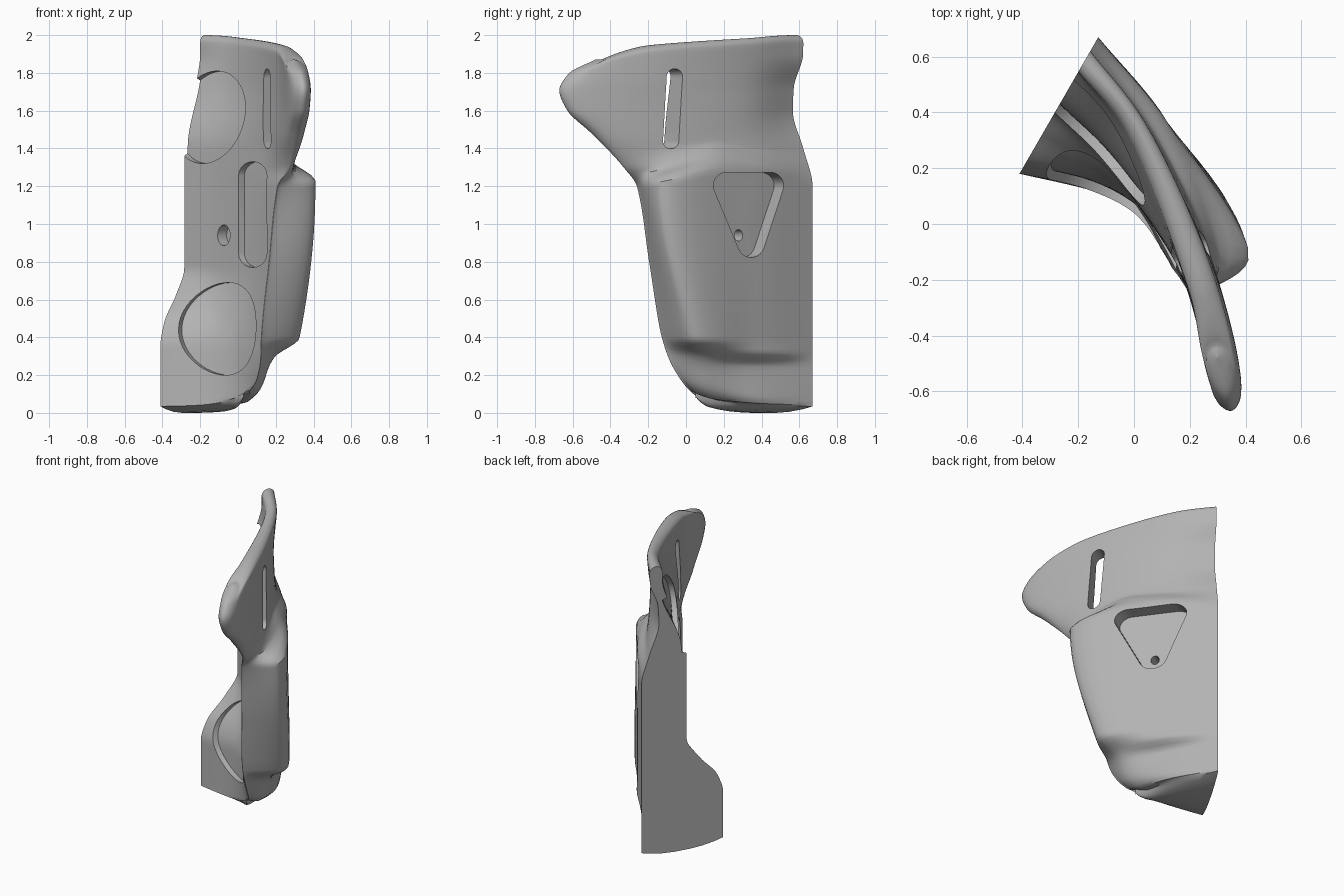
import bpy, bmesh, math
from mathutils import Vector
from mathutils.bvhtree import BVHTree

if "Cube" in bpy.data.objects:
    bpy.data.objects.remove(bpy.data.objects["Cube"])

# Vertical guide rails of the guard: (height, x, y)
inner_back = [(0, -.41, .18), (.35, -.41, .18), (.48, -.39, .216), (.62, -.33, .32), (.77, -.285, .4),
              (1.4, -.285, .4), (1.75, -.22, .51), (1.9, -.2, .545), (2, -.2, .545)]
inner_mid = [(0, -.17, .125), (.35, -.17, .125), (.77, -.12, .24), (1.4, -.12, .24), (1.75, -.06, .31), (2, -.03, .35)]
inner_front = [(0, -.03, .08), (.35, 0, .03), (.77, .06, 0), (1.2, .08, -.03), (1.4, .14, -.12), (1.75, .2, -.25), (2, .2, -.25)]
front_tip = [(0, .03, .05), (.12, .1, -.03), (.25, .12, -.09), (.4, .125, -.13), (.8, .165, -.195), (1.2, .21, -.26),
             (1.3, .275, -.33), (1.5, .32, -.5), (1.65, .345, -.63), (1.78, .35, -.67), (1.9, .335, -.62), (2, .3, -.48)]
outer_ridge = [(0, .02, .15), (.1, .12, .1), (.24, .17, .08), (.29, .2, .07), (.39, .325, .04), (1.2, .41, -.13),
               (1.27, .3, -.1), (1.4, .27, -.1), (1.75, .3, -.2), (2, .29, -.2)]
outer_mid = [(0, 0, .38), (.08, .05, .35), (.25, .06, .33), (.32, .12, .365), (1.24, .12, .365), (1.36, .07, .33), (1.7, .05, .32), (2, .04, .37)]
outer_back = [(0, -.128, .67), (1.2, -.128, .67), (1.4, -.157, .62), (1.6, -.188, .565), (1.72, -.185, .57), (1.9, -.157, .62), (2, -.155, .62)]
tip_radius = [(0, .008, 0), (1.22, .008, 0), (1.5, .042, 0), (2, .045, 0)]


def rail(keys, w):
    """Monotone interpolation of a rail at height w."""
    n = len(keys)
    i = max(k for k in range(n - 1) if keys[k][0] <= w)
    h = keys[i + 1][0] - keys[i][0]
    f = (w - keys[i][0]) / h
    out = []
    for c in (1, 2):
        slopes = [(b[c] - a[c]) / (b[0] - a[0]) for a, b in zip(keys, keys[1:])]

        def tangent(k):
            if k == 0 or k == n - 1:
                return slopes[min(k, n - 2)]
            a, b = slopes[k - 1], slopes[k]
            return 2 * a * b / (a + b) if a * b > 0 else 0
        p, q = keys[i][c], keys[i + 1][c]
        out.append(p * (1 + 2 * f) * (1 - f) ** 2 + q * f * f * (3 - 2 * f)
                   + h * tangent(i) * f * (1 - f) ** 2 - h * tangent(i + 1) * f * f * (1 - f))
    return Vector(out)


def spline(pts, steps):
    """Centripetal Catmull-Rom curve through the points."""
    p = [2 * pts[0] - pts[1]] + pts + [2 * pts[-1] - pts[-2]]
    out = []
    for i in range(1, len(p) - 2):
        a, b, c, d = p[i - 1:i + 3]
        d0, d1, d2 = [max((v - u).length, 1e-4) ** .5 for u, v in ((a, b), (b, c), (c, d))]
        m1 = (b - a) / d0 * d1 - (c - a) / (d0 + d1) * d1 + (c - b)
        m2 = (c - b) - (d - b) / (d1 + d2) * d1 + (d - c) / d2 * d1
        for k in range(steps):
            t = k / steps
            out.append(b * (1 + 2 * t) * (1 - t) ** 2 + c * t * t * (3 - 2 * t)
                       + m1 * t * (1 - t) ** 2 - m2 * t * t * (1 - t))
    return out + [pts[-1]]


STEPS = 8
HALF = 5 * STEPS


def section(w, z, squeeze):
    """One closed loop around the guard; squeeze pulls both sides to the middle."""
    ib, im, fr, tip, ri, om, ob, rad = [rail(r, w) for r in (
        inner_back, inner_mid, inner_front, front_tip, outer_ridge, outer_mid, outer_back, tip_radius)]
    ahead = (tip - (fr + ri) / 2).normalized() * rad.x
    side = Vector((-ahead.y, ahead.x))
    loop = spline([ib + (ib - im) * .7, ib, im, fr, tip - ahead - side, tip,
                   tip - ahead + side, ri, om, ob, ob + (ob - om) * .7], STEPS)
    top = max(0, (w - 1.3) / .7) ** 1.5
    low = max(0, 1 - w / .45)
    shelf = math.exp(-((w - 1.27) / .15) ** 2)
    pts = []
    for i, p in enumerate(loop):
        mid = (p + loop[2 * HALF - i]) / 2
        u = min(1, max(0, min(i, 2 * HALF - i) - STEPS) / (3 * STEPS))
        q = mid + (p - mid) * squeeze
        dz = u * u * (.08 * low - .13 * top)
        if i > HALF:
            # The shoulder on the outside climbs towards its middle
            dz += shelf * max(0, min((p.y + .25) * .25, (.65 - p.y) * .2))
        pts.append((q.x, q.y, z + dz))
    return pts


def make_object(name, bm):
    bmesh.ops.recalc_face_normals(bm, faces=bm.faces)
    me = bpy.data.meshes.new(name)
    bm.to_mesh(me)
    bm.free()
    ob = bpy.data.objects.new(name, me)
    bpy.context.collection.objects.link(ob)
    return ob


# Body loft with domed bottom and rounded rim
rows = [(0, 0, .2), (0, .006, .5), (0, .02, .8), (0, .035, 1)]
rows += [(w / 50, max(w / 50, .037 + w / 300), 1) for w in range(1, 99)]
rows += [(1.96 + .04 * math.sin(a), 1.96 + .04 * math.sin(a), max(math.cos(a), .15))
         for a in [math.radians(d) for d in (15, 30, 45, 60, 75, 88)]]
bm = bmesh.new()
rings = [[bm.verts.new(p) for p in section(*r)] for r in rows]
size = len(rings[0])
for a, b in zip(rings, rings[1:]):
    for i in range(size):
        j = (i + 1) % size
        bm.faces.new((a[i], a[j], b[j], b[i]))
for r in (rings[0], rings[-1]):
    for i in range(HALF - 1):
        bm.faces.new((r[i], r[i + 1], r[2 * HALF - i - 1], r[2 * HALF - i]))
    bm.faces.new(r[HALF - 1:HALF + 2])
guard = make_object("guard_shell", bm)
tree = BVHTree.FromPolygons([v.co for v in guard.data.vertices], [p.vertices[:] for p in guard.data.polygons])


def ellipse(cx, cz, rx, rz, shear=0, lean=0, n=48):
    out = []
    for k in range(n):
        c, s = math.cos(k * math.tau / n), math.sin(k * math.tau / n)
        out.append((cx + rx * c + shear * rz * s + lean * s * s, cz + rz * s))
    return out


def rounded(corners, r, n=10):
    """Convex counter-clockwise outline around corner centres."""
    out = []
    for i, (x, z) in enumerate(corners):
        px, pz = corners[i - 1]
        qx, qz = corners[(i + 1) % len(corners)]
        a = math.atan2(z - pz, x - px) - math.pi / 2
        turn = (math.atan2(qz - z, qx - x) - math.pi / 2 - a) % math.tau
        out += [(x + r * math.cos(a + turn * k / n), z + r * math.sin(a + turn * k / n)) for k in range(n + 1)]
    return out


def pocket(name, outline, inside, axis, depth):
    """Cutter whose floor follows the shell surface at the given depth."""
    axis = Vector((axis[0], axis[1], 0)).normalized() * (1 if inside else -1)

    def hit(h, z):
        start, ray = ((h, -3, z), (0, 1, 0)) if inside else ((3, h, z), (-1, 0, 0))
        return tree.ray_cast(Vector(start), Vector(ray))[0]
    n = len(outline)
    cx = sum(p[0] for p in outline) / n
    cz = sum(p[1] for p in outline) / n
    bm = bmesh.new()
    walls = []
    for offset in (depth, -.06):
        layers = []
        for f in (1, .8, .6, .4, .2):
            spots = [hit(cx + (x - cx) * f, cz + (z - cz) * f) for x, z in outline]
            good = next(s for s in spots if s)
            layers.append([bm.verts.new((s or good) + axis * offset) for s in spots])
        for a, b in zip(layers, layers[1:]):
            for i in range(n):
                bm.faces.new((a[i - 1], a[i], b[i], b[i - 1]))
        bm.faces.new(layers[-1])
        walls.append(layers[0])
    for i in range(n):
        bm.faces.new((walls[0][i - 1], walls[0][i], walls[1][i], walls[1][i - 1]))
    return make_object(name, bm)


N = (.866, .5)
cutters = [
    pocket("triangle_pocket", rounded([(.215, 1.203), (.345, .893), (.447, 1.203)], .07), False, N, .1),
    pocket("strap_slot", rounded([(-.08, 1.44), (-.06, 1.78)], .042), False, (.82, .57), .3),
    pocket("upper_pad_recess", ellipse(-.15, 1.565, .185, .245, .16), True, N, .035),
    pocket("lower_pad_recess", ellipse(-.11, .445, .205, .245, .03, .05), True, (.5, .866), .035),
    pocket("inner_slot_recess", rounded([(.078, .845), (.078, 1.255)], .075), True, N, .035),
    pocket("screw_recess", ellipse(-.075, .94, .033, .055), True, (.8, .6), .06),
    pocket("screw_hole", ellipse(-.07, .94, .017, .03), True, (.8, .6), .24),
]

# Flat joining face at the back
bm = bmesh.new()
bmesh.ops.create_cube(bm, size=6)
joint = make_object("joint_cutter", bm)
joint.rotation_euler.z = math.radians(-30)
joint.location = Vector((.866, -.5, 0)) * -3.446
cutters.append(joint)

for c in cutters:
    c.hide_render = True
    mod = guard.modifiers.new(c.name, 'BOOLEAN')
    mod.operation = 'DIFFERENCE'
    mod.solver = 'EXACT'
    mod.object = c
bpy.context.view_layer.update()
result = bpy.data.meshes.new_from_object(guard.evaluated_get(bpy.context.evaluated_depsgraph_get()))
guard.modifiers.clear()
guard.data = result
for c in cutters:
    bpy.data.objects.remove(c)

# Plain grey finish
mat = bpy.data.materials.new("plain_grey")
mat.use_nodes = True
colour = (.45, .45, .45, 1)
mat.diffuse_color = colour
mat.node_tree.nodes["Principled BSDF"].inputs["Base Color"].default_value = colour
guard.data.materials.clear()
guard.data.materials.append(mat)
bpy.ops.object.select_all(action='DESELECT')
guard.select_set(True)
bpy.context.view_layer.objects.active = guard
bpy.ops.object.shade_smooth_by_angle(angle=math.radians(35))
